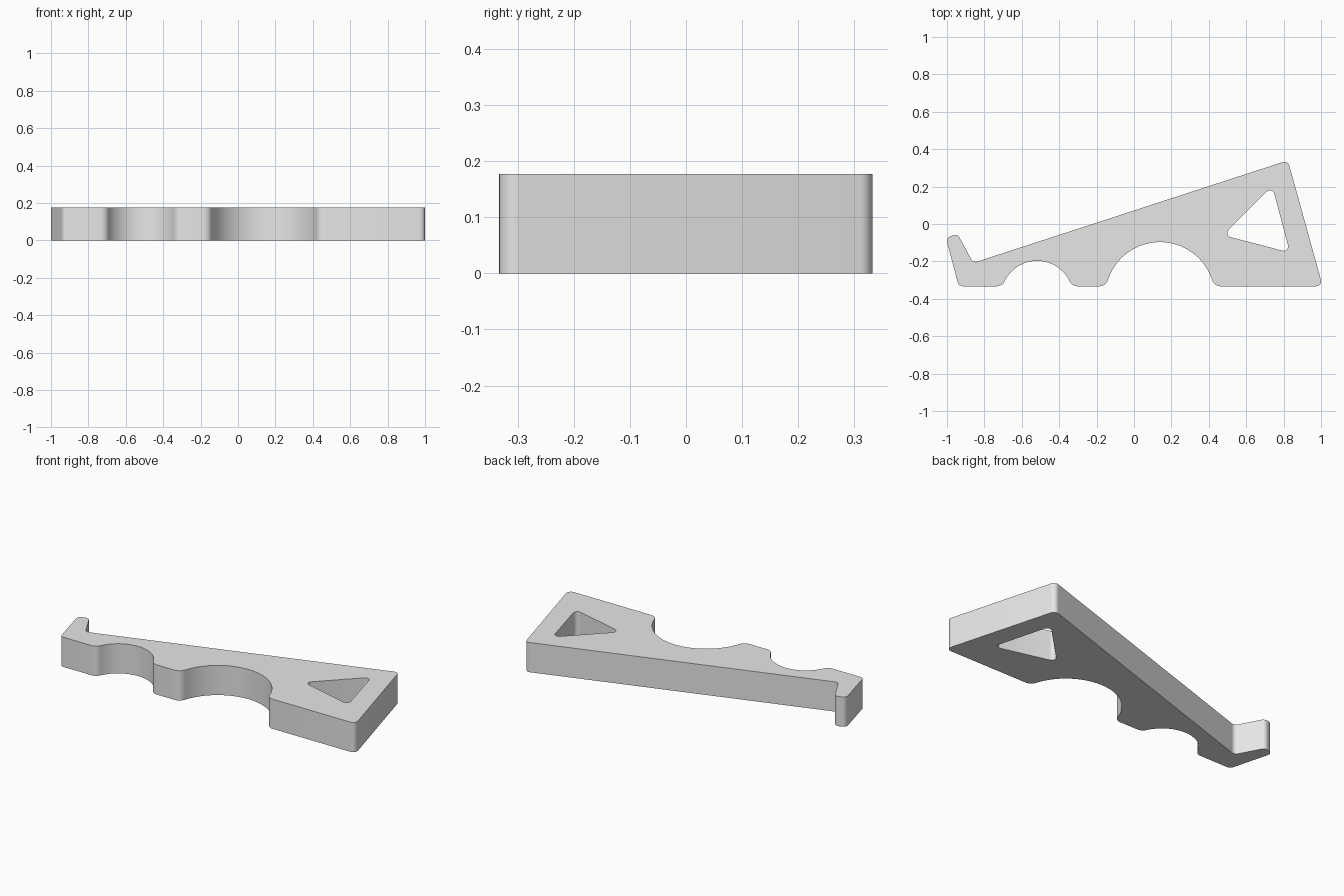
import bpy
import bmesh
from math import atan2, cos, pi, sin, sqrt, tan
from mathutils import Vector

HEIGHT = 0.177
BASE_Y = -0.333
ARC_CENTRE_Y = -0.39

cube = bpy.data.objects.get("Cube")
if cube:
    bpy.data.objects.remove(cube, do_unlink=True)


def arc(centre, radius, start, end, steps):
    """Points along an arc from one angle to another."""
    angles = [start + (end - start) * i / steps for i in range(steps + 1)]
    return [Vector((centre[0] + radius * cos(a), centre[1] + radius * sin(a))) for a in angles]


def rounded(before, corner, after, radius, steps=8):
    """Points that round off one corner of a polygon."""
    p = Vector(corner)
    u = (Vector(before) - p).normalized()
    v = (Vector(after) - p).normalized()
    half = u.angle(v) / 2
    centre = p + (u + v).normalized() * radius / sin(half)
    reach = radius / tan(half)
    first, last = p + u * reach - centre, p + v * reach - centre
    start = atan2(first.y, first.x)
    turn = (atan2(last.y, last.x) - start + pi) % (2 * pi) - pi
    return arc(centre, radius, start, start + turn, steps)


def rounded_polygon(corners, radius):
    n = len(corners)
    return [[*rounded(corners[i - 1], corners[i], corners[(i + 1) % n], radius)]
            for i in range(n)]


def scallop(x, radius, fillet=0.047):
    """Round cut in the base edge with softened lips, from left to right."""
    rise = ARC_CENTRE_Y - BASE_Y - fillet
    run = sqrt((radius + fillet) ** 2 - rise ** 2)
    lean = atan2(-rise, run)
    lip_y = BASE_Y + fillet
    left = arc((x - run, lip_y), fillet, -pi / 2, -lean, 8)
    bowl = arc((x, ARC_CENTRE_Y), radius, pi - lean, lean, 40)
    right = arc((x + run, lip_y), fillet, pi + lean, 3 * pi / 2, 8)
    return left + bowl[1:-1] + right


# Outer outline: hook, base with two scallops, sloping back
corners = [(-0.937, BASE_Y), (1.009, BASE_Y), (0.823, 0.34),
           (-0.86, -0.208), (-0.943, -0.053), (-1.006, -0.073)]
parts = rounded_polygon(corners, 0.028)
outline = parts[0] + scallop(-0.518, 0.193) + scallop(0.139, 0.293)
for part in parts[1:]:
    outline += part

# Triangular window
window = sum(rounded_polygon([(0.477, -0.06), (0.739, 0.202), (0.834, -0.153)], 0.024), [])

# Fill the flat profile and raise it into a plate
bm = bmesh.new()
edges = []
for loop in (outline, window):
    verts = [bm.verts.new((p.x, p.y, 0)) for p in loop]
    edges += [bm.edges.new((verts[i - 1], verts[i])) for i in range(len(verts))]
bmesh.ops.triangle_fill(bm, edges=edges, use_beauty=True, normal=(0, 0, 1))
raised = bmesh.ops.extrude_face_region(bm, geom=bm.faces[:], use_keep_orig=True)
top = [g for g in raised["geom"] if isinstance(g, bmesh.types.BMVert)]
bmesh.ops.translate(bm, verts=top, vec=(0, 0, HEIGHT))
bmesh.ops.recalc_face_normals(bm, faces=bm.faces[:])

mesh = bpy.data.meshes.new("bracket_plate")
bm.to_mesh(mesh)
bm.free()
bracket = bpy.data.objects.new("bracket_plate", mesh)
bpy.context.collection.objects.link(bracket)

# Plain grey material
grey = bpy.data.materials.new("light_grey")
grey.use_nodes = True
colour = (0.8, 0.8, 0.8, 1)
grey.diffuse_color = colour
grey.node_tree.nodes["Principled BSDF"].inputs["Base Color"].default_value = colour
mesh.materials.append(grey)

# Smooth rounded walls, crisp rims
bpy.ops.object.select_all(action="DESELECT")
bracket.select_set(True)
bpy.context.view_layer.objects.active = bracket
bpy.ops.object.shade_smooth_by_angle(angle=pi / 6)
